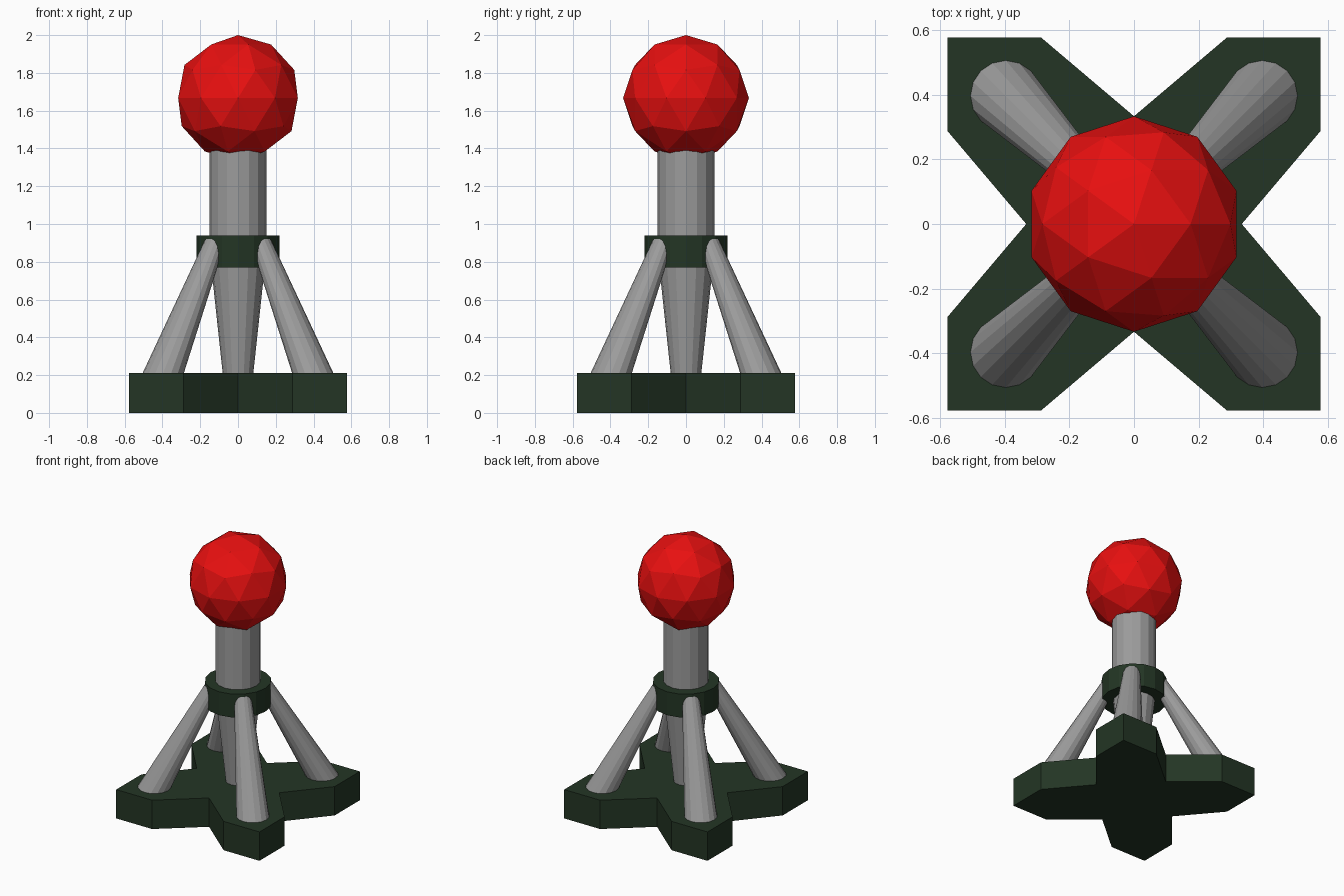
import bpy, bmesh, math

if "Cube" in bpy.data.objects:
    bpy.data.objects.remove(bpy.data.objects["Cube"])


def material(name, rgb):
    m = bpy.data.materials.new(name)
    m.diffuse_color = (*rgb, 1)
    m.use_nodes = True
    m.node_tree.nodes["Principled BSDF"].inputs["Base Color"].default_value = m.diffuse_color
    return m


GREEN = material("dark green", (0.017, 0.036, 0.018))
GREY = material("metal grey", (0.33, 0.33, 0.33))
RED = material("bright red", (0.80, 0.005, 0.005))


def add_object(name, bm, mat):
    bmesh.ops.recalc_face_normals(bm, faces=bm.faces)
    mesh = bpy.data.meshes.new(name)
    bm.to_mesh(mesh)
    bm.free()
    mesh.materials.append(mat)
    ob = bpy.data.objects.new(name, mesh)
    bpy.context.collection.objects.link(ob)
    return ob


def loft(name, rings, mat, sides=16):
    """Closed tube through horizontal circles given as (x, y, z, radius)."""
    bm = bmesh.new()
    loops = []
    for x, y, z, r in rings:
        loops.append([bm.verts.new((x + r * math.cos(2 * math.pi * i / sides),
                                    y + r * math.sin(2 * math.pi * i / sides), z))
                      for i in range(sides)])
    for a, b in zip(loops, loops[1:]):
        for i in range(sides):
            j = (i + 1) % sides
            bm.faces.new((a[i], a[j], b[j], b[i]))
    bm.faces.new(loops[0][::-1])
    bm.faces.new(loops[-1])
    return add_object(name, bm, mat)


# Cross-shaped base: one quarter of the outline, turned four times
quarter = [(0.333, 0), (0.577, 0.288), (0.577, 0.577), (0.288, 0.577)]
outline = []
for k in range(4):
    for x, y in quarter:
        for _ in range(k):
            x, y = -y, x
        outline.append((x, y))
bm = bmesh.new()
face = bm.faces.new([bm.verts.new((x, y, 0)) for x, y in outline])
top = bmesh.ops.extrude_face_region(bm, geom=[face])
for v in top["geom"]:
    if isinstance(v, bmesh.types.BMVert):
        v.co.z = 0.21
add_object("base", bm, GREEN)

# Central post, tapering below the collar
loft("post", [(0, 0, 0.2, 0.08), (0, 0, 0.85, 0.15), (0, 0, 1.45, 0.15)], GREY)

# Collar around the post
loft("collar", [(0, 0, 0.77, 0.22), (0, 0, 0.94, 0.22)], GREEN)

# Four slanted struts from the base arms to the collar
for sx in (-1, 1):
    for sy in (-1, 1):
        loft("strut", [(sx * 0.4, sy * 0.4, 0.2, 0.11),
                       (sx * 0.117, sy * 0.117, 0.92, 0.056)], GREY)

# Faceted ball on top
bm = bmesh.new()
bmesh.ops.create_icosphere(bm, subdivisions=2, radius=0.333)
bmesh.ops.translate(bm, verts=bm.verts, vec=(0, 0, 1.667))
add_object("ball", bm, RED)
